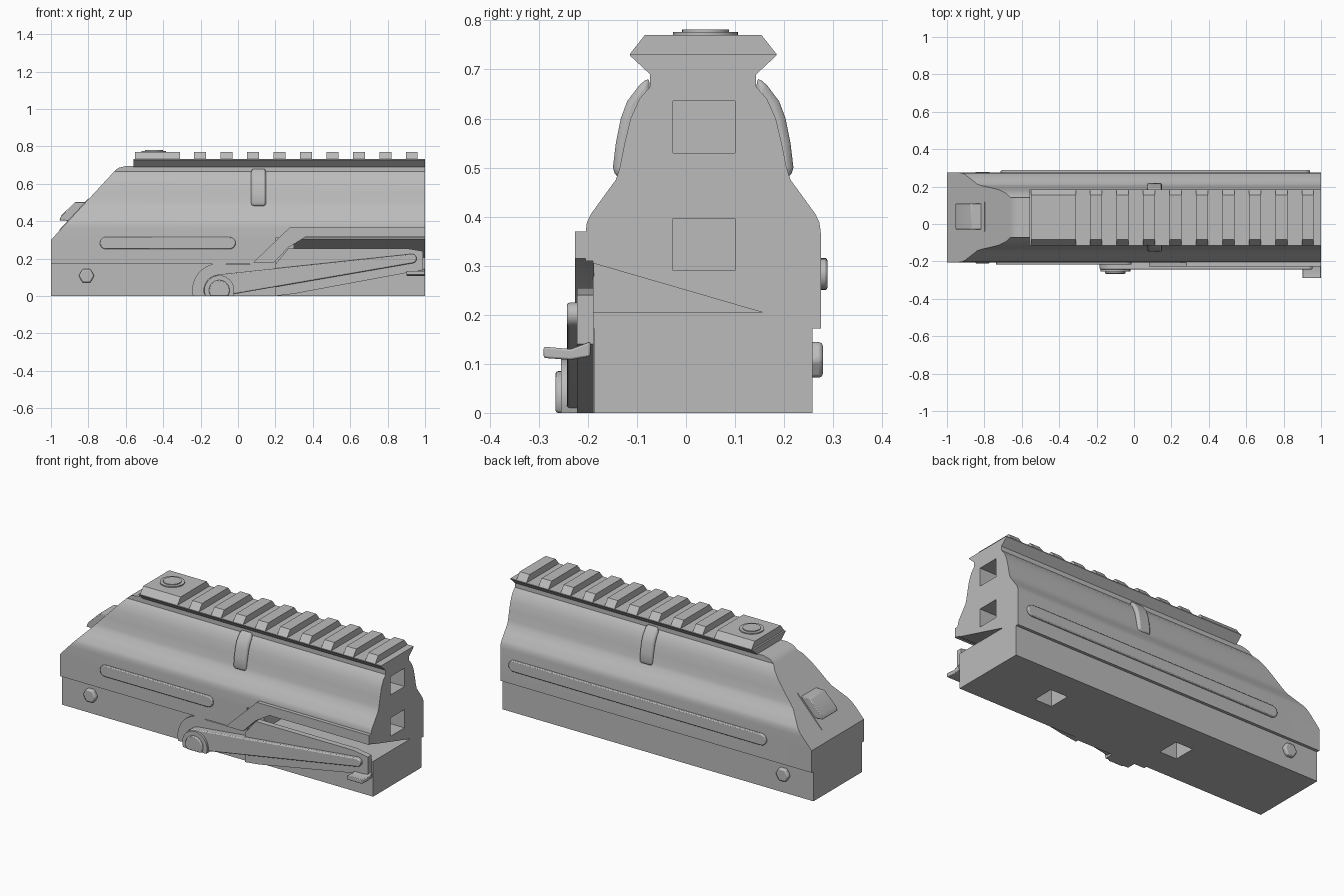
import bpy, bmesh, math
from mathutils import Vector

if "Cube" in bpy.data.objects:
    bpy.data.objects.remove(bpy.data.objects["Cube"], do_unlink=True)

gray = bpy.data.materials.new("plain gray")
gray.use_nodes = True
GRAY = (0.5, 0.5, 0.5, 1)
gray.diffuse_color = GRAY
gray.node_tree.nodes["Principled BSDF"].inputs["Base Color"].default_value = GRAY

PLACE = {"x": lambda p, d: (d, p[0], p[1]),
         "y": lambda p, d: (p[0], d, p[1]),
         "z": lambda p, d: (p[0], p[1], d)}


def prism(name, pts, axis, a, b, bevel=0):
    """Extrude a flat outline along an axis from a to b."""
    bm = bmesh.new()
    ends = [[bm.verts.new(PLACE[axis](p, d)) for p in pts] for d in (a, b)]
    for ring in ends:
        bm.faces.new(ring)
    for i in range(len(pts)):
        j = (i + 1) % len(pts)
        bm.faces.new((ends[0][i], ends[0][j], ends[1][j], ends[1][i]))
    bmesh.ops.recalc_face_normals(bm, faces=bm.faces)
    mesh = bpy.data.meshes.new(name)
    bm.to_mesh(mesh)
    bm.free()
    ob = bpy.data.objects.new(name, mesh)
    bpy.context.collection.objects.link(ob)
    mesh.materials.append(gray)
    if bevel:
        mod = ob.modifiers.new("soft edges", "BEVEL")
        mod.width, mod.segments, mod.limit_method = bevel, 2, "ANGLE"
    return ob


def box(name, x, y, z, bevel=0):
    return prism(name, [(x[0], z[0]), (x[1], z[0]), (x[1], z[1]), (x[0], z[1])],
                 "y", y[0], y[1], bevel)


def disc(cx, cz, r, n=32, turn=0):
    return [(cx + r * math.cos(turn + i * math.tau / n),
             cz + r * math.sin(turn + i * math.tau / n)) for i in range(n)]


def capsule(x0, z0, r0, x1, z1, r1, n=10):
    """Outline hugging two circles."""
    d = Vector((x1 - x0, z1 - z0))
    tilt = math.atan2(d.y, d.x)
    lean = math.acos((r0 - r1) / d.length)
    pts = []
    for cx, cz, r, s, e in ((x1, z1, r1, -lean, lean),
                            (x0, z0, r0, lean, math.tau - lean)):
        for i in range(n + 1):
            t = tilt + s + (e - s) * i / n
            pts.append((cx + r * math.cos(t), cz + r * math.sin(t)))
    return pts


def activate(ob):
    bpy.ops.object.select_all(action="DESELECT")
    ob.select_set(True)
    bpy.context.view_layer.objects.active = ob


def cut(ob, cutter):
    cutter.hide_render = True
    mod = ob.modifiers.new("cut", "BOOLEAN")
    mod.object, mod.solver = cutter, "EXACT"
    activate(ob)
    bpy.ops.object.modifier_apply(modifier="cut")
    bpy.data.objects.remove(cutter, do_unlink=True)


# Body: mirrored cross-section, sloped nose
MID = 0.035
half = [(0.108, 0.695), (0.108, 0.665), (0.13, 0.64), (0.148, 0.6), (0.16, 0.55),
        (0.17, 0.5), (0.178, 0.475), (0.2, 0.445), (0.229, 0.405), (0.237, 0.388),
        (0.24, 0.365), (0.24, 0.172), (0.223, 0.172), (0.223, 0)]
section = [(MID + w, z) for w, z in half] + [(MID - w, z) for w, z in reversed(half)]
body = prism("body", section, "x", -1, 1)
cut(body, prism("nose_cutter", [(-1.2, 0.083), (-1, 0.3), (-0.66, 0.668), (-0.64, 0.685),
                               (-0.6, 0.695), (-0.6, 0.9), (-1.2, 0.9)], "y", -1, 1))
# Lever recess and wedge-shaped slot
cut(body, box("recess_cutter", (0.2, 1.1), (-0.4, -0.19), (0.1, 0.31)))
cut(body, prism("slot_cutter", [(-0.32, 0.205), (0.155, 0.205), (-0.32, 0.343)],
                "x", 0.3, 1.1))
# Square pockets in the end and underside
for z in (0.343, 0.583):
    cut(body, box("end_pocket_cutter", (0.88, 1.1), (-0.027, 0.1), (z - 0.053, z + 0.053)))
for x in (-0.25, 0.58):
    cut(body, box("base_pocket_cutter", (x - 0.055, x + 0.055), (-0.027, 0.1), (-0.1, 0.1)))

# Raised frame over the recess
prism("recess_frame", [(0.08, 0.178), (0.28, 0.37), (1, 0.37), (1, 0.315),
                       (0.36, 0.315), (0.27, 0.26), (0.19, 0.178)], "y", -0.226, -0.188)

# Top rail with dovetail edges and cross ridges
lower = [(0.108, 0.69), (0.149, 0.728), (0.149, 0.732)]
upper = [(0.149, 0.732), (0.119, 0.77)]


def mirrored(side):
    return [(MID + w, z) for w, z in side] + [(MID - w, z) for w, z in reversed(side)]


prism("rail_base", mirrored(lower), "x", -0.56, 1)
prism("rail_front_pad", mirrored(upper), "x", -0.55, -0.31)
for i in range(9):
    x = -0.203 + i * 0.1415
    prism("rail_ridge", mirrored(upper), "x", x - 0.032, x + 0.032)
prism("rail_screw", disc(-0.45, 0.04, 0.066), "z", 0.75, 0.776)
prism("rail_screw_head", disc(-0.45, 0.04, 0.048), "z", 0.75, 0.781)

# Curved ribs on both flanks
rib = [(0.11, 0.685), (0.13, 0.668), (0.155, 0.635), (0.168, 0.6), (0.178, 0.55),
       (0.184, 0.5), (0.177, 0.477), (0.1, 0.5)]
for side in (-1, 1):
    prism("flank_rib", [(MID + side * w, z) for w, z in rib], "x", 0.07, 0.15, 0.012)

# Long raised strips
prism("front_strip", capsule(-0.705, 0.283, 0.033, -0.045, 0.283, 0.032),
      "y", -0.217, -0.19, 0.005)
prism("back_strip", capsule(-0.68, 0.283, 0.033, 0.91, 0.283, 0.032),
      "y", 0.26, 0.288, 0.005)

# Hex bolts near the nose
prism("front_bolt", disc(-0.81, 0.108, 0.042, 6), "y", -0.211, -0.18, 0.008)
prism("back_bolt", disc(-0.81, 0.108, 0.042, 6), "y", 0.25, 0.279, 0.008)

# Nose latch with its surround
prism("latch", [(-0.955, 0.405), (-0.945, 0.43), (-0.87, 0.503), (-0.76, 0.503),
                (-0.82, 0.42), (-0.88, 0.4)], "y", -0.03, 0.11, 0.004)
prism("latch_surround", [(-0.96, 0.349), (-0.8, 0.522), (-0.78, 0.5), (-0.92, 0.35)],
      "y", -0.04, 0.118)

# Lever: hub, arm, skirt and finger tab
arc = [(-0.1 + 0.145 * math.cos(t), 0.03 + 0.145 * math.sin(t))
       for t in [math.pi * (0.4 + 0.65 * i / 12) for i in range(13)]]
prism("hub_housing", [(0.2, 0)] + [(0.2, 0.172)] + arc + [(-0.24, 0)],
      "y", -0.205, -0.185)


def clipped(pts):
    return [(x, max(z, 0.0)) for x, z in pts]


prism("lever_arm", clipped(capsule(-0.1, 0.03, 0.085, 0.93, 0.2, 0.025)),
      "y", -0.243, -0.19, 0.006)
prism("hub_ring", clipped(disc(-0.1, 0.03, 0.08)), "y", -0.255, -0.2)
prism("hub_cap", clipped(disc(-0.1, 0.03, 0.055)), "y", -0.266, -0.2, 0.005)
prism("lever_skirt", [(0.2, 0), (0.3, 0.012), (0.99, 0.14), (0.99, 0.24),
                      (0.9, 0.255), (0.27, 0.255), (0.2, 0.17)], "y", -0.222, -0.189)
prism("finger_tab", [(-0.195, 0.115), (-0.235, 0.108), (-0.29, 0.112), (-0.29, 0.135),
                     (-0.235, 0.13), (-0.195, 0.145)], "x", 0.9, 1, 0.004)

# Smooth the curved surfaces, keep corners sharp
bpy.ops.object.select_all(action="DESELECT")
for ob in bpy.context.collection.objects:
    if ob.type == "MESH" and gray.name in ob.data.materials:
        ob.select_set(True)
        bpy.context.view_layer.objects.active = ob
bpy.ops.object.shade_smooth_by_angle(angle=math.radians(32))
